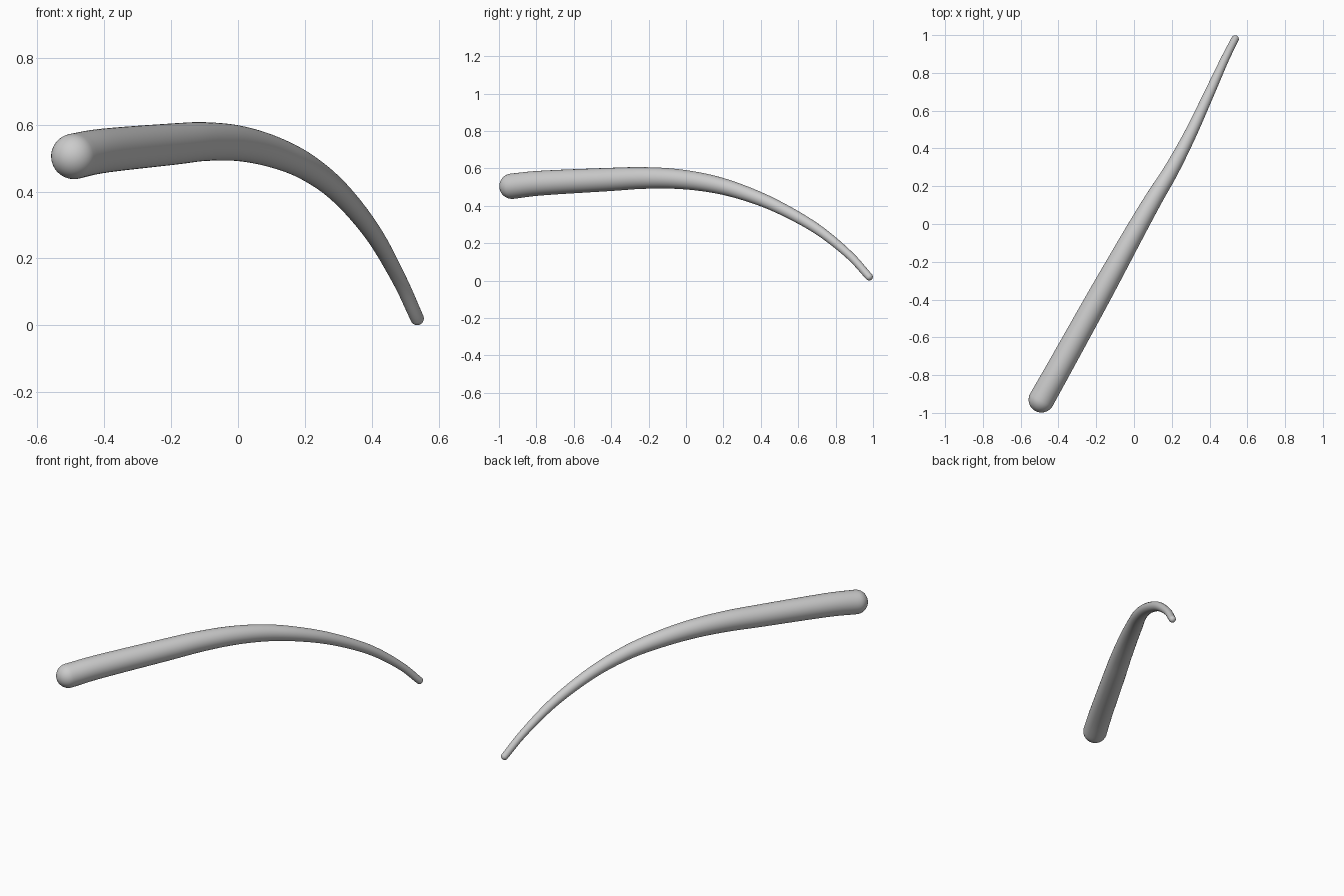
import bpy, bmesh, math
from mathutils import Vector

if "Cube" in bpy.data.objects:
    bpy.data.objects.remove(bpy.data.objects["Cube"])

# centreline points: x, y, z, radius
PTS = [(-.490, -.930, .505, .068), (-.400, -.770, .522, .066), (-.200, -.410, .541, .062),
       (-.100, -.230, .549, .058), (.000, -.050, .544, .053), (.100, .125, .520, .047),
       (.200, .290, .476, .040), (.300, .480, .400, .033), (.400, .695, .280, .027),
       (.480, .870, .140, .022), (.535, .979, .021, .020)]
SIDES, STEPS, CAP = 40, 8, 10


def spline(points, steps):
    """Smooth path through 4D points (Catmull-Rom)."""
    p = [Vector(q) for q in points]
    p = [2 * p[0] - p[1]] + p + [2 * p[-1] - p[-2]]
    out = []
    for i in range(1, len(p) - 2):
        a, b, c, d = p[i - 1:i + 3]
        for k in range(steps):
            t = k / steps
            out.append(.5 * (2 * b + (c - a) * t + (2 * a - 5 * b + 4 * c - d) * t * t
                             + (3 * b - a - 3 * c + d) * t ** 3))
    return out + [p[-2]]


path = spline(PTS, STEPS)
cen = [q.to_3d() for q in path]
n = len(path)
tan = [(cen[min(i + 1, n - 1)] - cen[max(i - 1, 0)]).normalized() for i in range(n)]

# ring list: centre, direction, radius, with hemispherical caps at both ends
rings = []
for k in range(1, CAP):
    a = math.pi / 2 * k / CAP
    rings.append((cen[0] - tan[0] * path[0][3] * math.cos(a), tan[0], path[0][3] * math.sin(a)))
rings += [(cen[i], tan[i], path[i][3]) for i in range(n)]
for k in range(CAP - 1, 0, -1):
    a = math.pi / 2 * k / CAP
    rings.append((cen[-1] + tan[-1] * path[-1][3] * math.cos(a), tan[-1], path[-1][3] * math.sin(a)))

# tapered curved horn
bm = bmesh.new()
loops = []
for c, t, r in rings:
    u = t.cross(Vector((0, 0, 1))).normalized()
    v = u.cross(t)
    loops.append([bm.verts.new(c + r * (u * math.cos(s) + v * math.sin(s)))
                  for s in (2 * math.pi * j / SIDES for j in range(SIDES))])
for a, b in zip(loops, loops[1:]):
    for j in range(SIDES):
        k = (j + 1) % SIDES
        bm.faces.new((a[j], a[k], b[k], b[j]))
for loop, c in ((loops[0], cen[0] - tan[0] * path[0][3]), (loops[-1], cen[-1] + tan[-1] * path[-1][3])):
    pole = bm.verts.new(c)
    for j in range(SIDES):
        bm.faces.new((loop[j], loop[(j + 1) % SIDES], pole))
bmesh.ops.recalc_face_normals(bm, faces=bm.faces)
for f in bm.faces:
    f.smooth = True
mesh = bpy.data.meshes.new("curved_horn")
bm.to_mesh(mesh)
bm.free()
bpy.context.collection.objects.link(bpy.data.objects.new("curved_horn", mesh))
